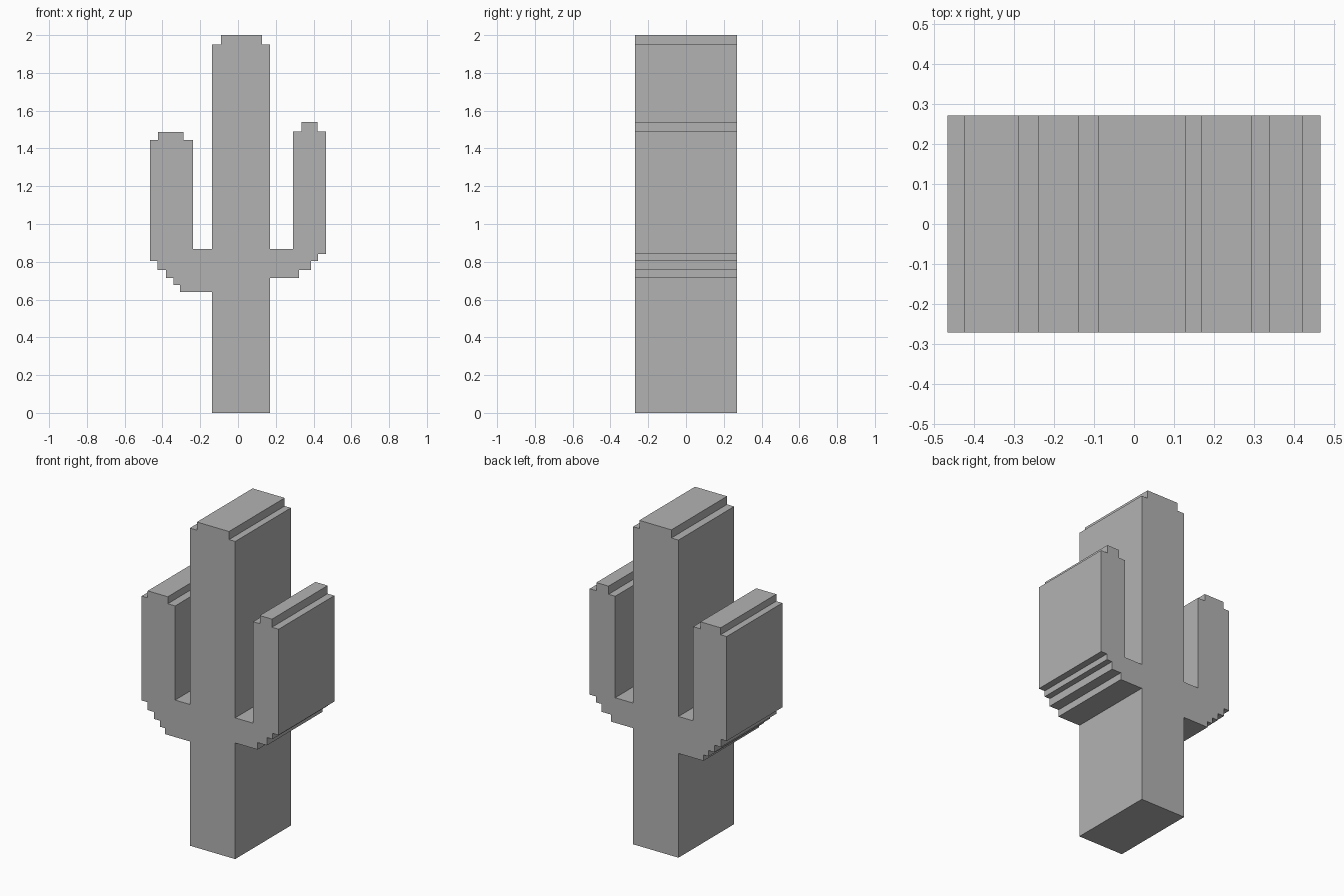
import bpy
import bmesh

DEPTH = 0.54
cube = bpy.data.objects.get("Cube")
if cube:
    bpy.data.objects.remove(cube, do_unlink=True)

# Single grey material
grey = bpy.data.materials.new("plain_grey")
grey.use_nodes = True
grey.diffuse_color = (0.45, 0.45, 0.45, 1)
grey.node_tree.nodes["Principled BSDF"].inputs["Base Color"].default_value = (0.45, 0.45, 0.45, 1)


def stepped_top(right, right_in, left_in, left, shoulder, top):
    """Blocky rounded tip, listed from the +x side to the -x side."""
    return [(right, shoulder), (right_in, shoulder), (right_in, top),
            (left_in, top), (left_in, shoulder), (left, shoulder)]


def staircase(xs, zs):
    """Stepped underside of an arm: at each x, move from one z to the next."""
    return [p for i, x in enumerate(xs) for p in ((x, zs[i]), (x, zs[i + 1]))]


TRUNK_L, TRUNK_R, CROTCH = 0.17, -0.138, 0.867

# Underside and tip of the left (+x) arm
left_arm = [(TRUNK_L, 0.713)]
left_arm += staircase([0.322, 0.386, 0.423], [0.713, 0.756, 0.804, 0.84])
left_arm += [(0.465, 0.84)]
left_arm += stepped_top(0.465, 0.42, 0.337, 0.292, 1.49, 1.54)
left_arm += [(0.292, CROTCH), (TRUNK_L, CROTCH)]

# Tip of the trunk
trunk_tip = stepped_top(TRUNK_L, 0.128, -0.09, TRUNK_R, 1.95, 2.0)

# Tip and underside of the right (-x) arm
right_arm = [(TRUNK_R, CROTCH), (-0.238, CROTCH)]
right_arm += stepped_top(-0.238, -0.288, -0.424, -0.465, 1.445, 1.488)
right_arm += [(-0.465, 0.804)]
right_arm += staircase([-0.427, -0.382, -0.342, -0.308], [0.804, 0.756, 0.713, 0.676, 0.64])
right_arm += [(TRUNK_R, 0.64)]

outline = [(TRUNK_R, 0), (TRUNK_L, 0)] + left_arm + trunk_tip + right_arm

# Extrude the outline from front to back
bm = bmesh.new()
front = bm.faces.new([bm.verts.new((x, -DEPTH / 2, z)) for x, z in outline])
extruded = bmesh.ops.extrude_face_region(bm, geom=[front], use_keep_orig=True)
back_verts = [g for g in extruded["geom"] if isinstance(g, bmesh.types.BMVert)]
bmesh.ops.translate(bm, verts=back_verts, vec=(0, DEPTH, 0))
bmesh.ops.recalc_face_normals(bm, faces=bm.faces)

mesh = bpy.data.meshes.new("cactus")
bm.to_mesh(mesh)
bm.free()
mesh.materials.append(grey)
cactus = bpy.data.objects.new("cactus", mesh)
bpy.context.collection.objects.link(cactus)
